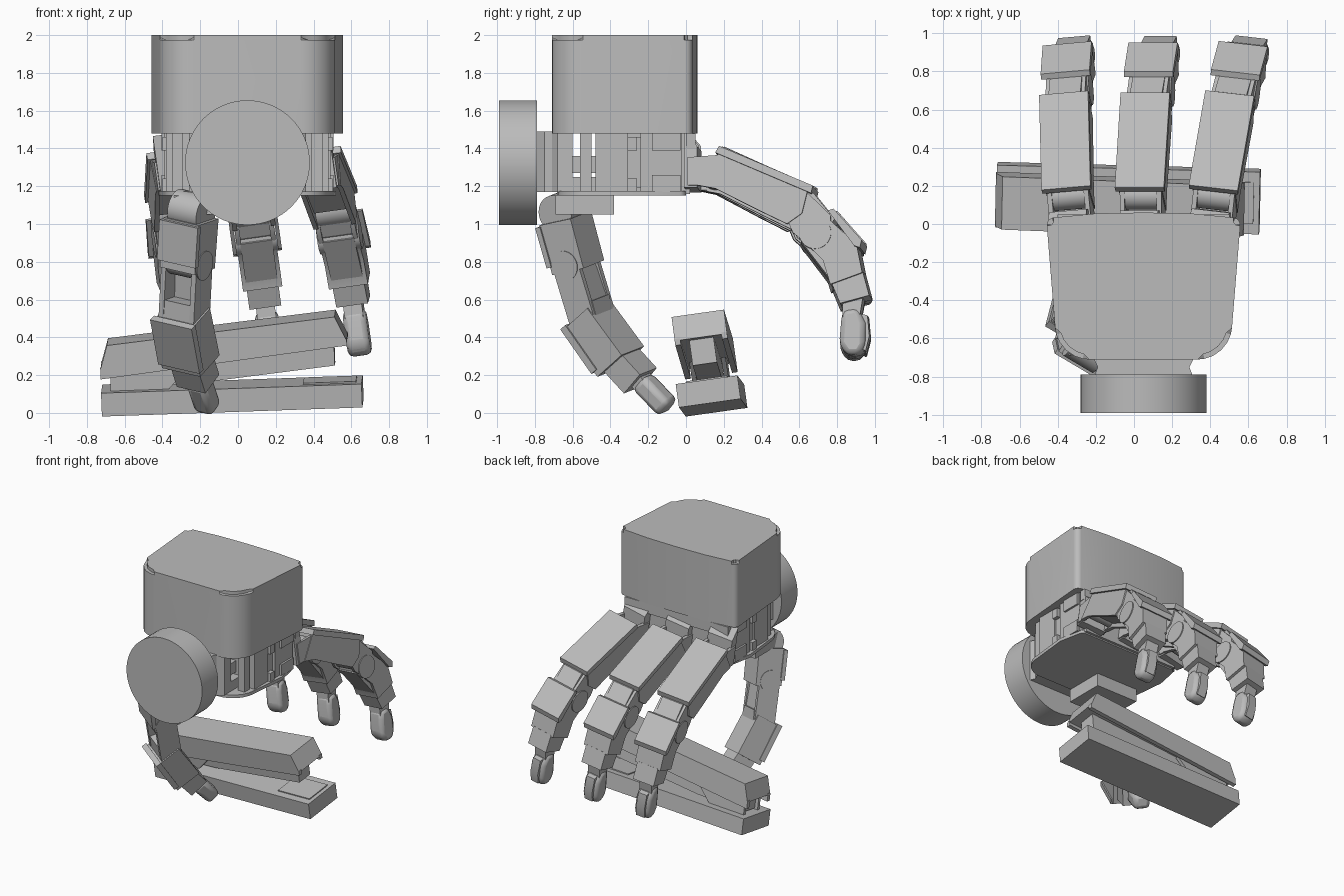
import bpy, bmesh, math
from mathutils import Matrix, Vector

if "Cube" in bpy.data.objects:
    bpy.data.objects.remove(bpy.data.objects["Cube"])

grey = bpy.data.materials.new("plain_grey")
grey.use_nodes = True
grey.diffuse_color = (0.5, 0.5, 0.5, 1)
grey.node_tree.nodes["Principled BSDF"].inputs["Base Color"].default_value = (0.5, 0.5, 0.5, 1)
I = Matrix.Identity(4)


def finish(name, bm, m=I, bevel=0.0, angle=30):
    bmesh.ops.recalc_face_normals(bm, faces=bm.faces)
    me = bpy.data.meshes.new(name)
    bm.to_mesh(me)
    bm.free()
    me.transform(m)
    me.materials.append(grey)
    ob = bpy.data.objects.new(name, me)
    bpy.context.collection.objects.link(ob)
    if bevel:
        mod = ob.modifiers.new("bevel", "BEVEL")
        mod.width, mod.segments, mod.limit_method = bevel, 2, "ANGLE"
    bpy.ops.object.select_all(action="DESELECT")
    ob.select_set(True)
    bpy.context.view_layer.objects.active = ob
    bpy.ops.object.shade_smooth_by_angle(angle=math.radians(angle))
    return ob


def prism(name, pts, axis, lo, hi, m=I, bevel=0.0, chamfer=0.0):
    """Extrude a 2D outline along an axis: x takes (y,z), y takes (x,z), z takes (x,y)."""
    put = {"x": lambda a, b, t: (t, a, b), "y": lambda a, b, t: (a, t, b),
           "z": lambda a, b, t: (a, b, t)}[axis]
    bm = bmesh.new()
    low = [bm.verts.new(put(a, b, lo)) for a, b in pts]
    high = [bm.verts.new(put(a, b, hi)) for a, b in pts]
    bm.faces.new(low)
    top = bm.faces.new(high)
    for i in range(len(pts)):
        j = (i + 1) % len(pts)
        bm.faces.new((low[i], low[j], high[j], high[i]))
    if chamfer:
        bmesh.ops.bevel(bm, geom=list(top.edges), offset=chamfer, segments=2, affect="EDGES")
    return finish(name, bm, m, bevel)


def box(name, x0, x1, y0, y1, z0, z1, m=I, bevel=0.0):
    return prism(name, [(x0, y0), (x1, y0), (x1, y1), (x0, y1)], "z", z0, z1, m, bevel)


def cyl(name, c, r, length, axis, m=I, seg=32):
    rot = Matrix.Rotation(math.pi / 2, 4, "Y" if axis == "x" else "X")
    bm = bmesh.new()
    bmesh.ops.create_cone(bm, cap_ends=True, segments=seg, radius1=r, radius2=r, depth=length)
    return finish(name, bm, m @ Matrix.Translation(c) @ rot)


def rounded(corners, n=6):
    """Fillet each (x, y, radius) corner of an outline."""
    out = []
    for i, (x, y, r) in enumerate(corners):
        p = Vector((x, y))
        a = (Vector(corners[i - 1][:2]) - p).normalized()
        b = (Vector(corners[(i + 1) % len(corners)][:2]) - p).normalized()
        if r == 0:
            out.append((x, y))
            continue
        half = a.angle(b) / 2
        c = p + (a + b).normalized() * r / math.sin(half)
        s, e = p + a * r / math.tan(half) - c, p + b * r / math.tan(half) - c
        for k in range(n + 1):
            v = (s.lerp(e, k / n)).normalized() * r
            out.append(tuple(c + v))
    return out


def pose(p, roll, yaw):
    return (Matrix.Translation(p) @ Matrix.Rotation(math.radians(roll), 4, "Y")
            @ Matrix.Rotation(math.radians(yaw), 4, "Z"))


# Palm: upper housing and bottom plate
shape = [(-0.46, 0.03, 0.04), (-0.4, -0.71, 0.18), (0.5, -0.71, 0.18), (0.56, 0.03, 0.04),
         (0.3, 0.055, 0), (0.05, 0.06, 0), (-0.2, 0.055, 0)]
prism("palm_housing", rounded(shape), "z", 1.48, 2.0, chamfer=0.025)
lower = [(-0.38, 0.0, 0.04), (-0.42, -0.2, 0), (-0.37, -0.68, 0.18), (0.47, -0.68, 0.18),
         (0.52, -0.2, 0), (0.48, 0.0, 0.04)]
prism("palm_bottom_plate", rounded(lower), "z", 1.15, 1.175)

# Palm interior: frame, side panels and motors
box("palm_core", -0.3, 0.4, -0.48, -0.04, 1.17, 1.49)
box("front_motor", -0.22, 0.32, -0.62, -0.47, 1.27, 1.36)
box("front_motor_foot", -0.26, 0.36, -0.62, -0.47, 1.17, 1.25)
for side in (-1, 1):
    def X(v): return 0.05 + side * v
    def sbox(name, a, b, *r, **k):
        return box(name, min(X(a), X(b)), max(X(a), X(b)), *r, **k)
    sbox("side_panel", 0.3, 0.43, -0.48, -0.31, 1.17, 1.49)
    sbox("side_motor", 0.3, 0.44, -0.24, -0.02, 1.17, 1.48)
    sbox("side_motor_back", 0.3, 0.42, -0.31, -0.24, 1.19, 1.46)
    for z in (1.17, 1.39):
        sbox("motor_clip", 0.42, 0.455, -0.18, -0.03, z, z + 0.09)
        sbox("motor_tab", 0.4, 0.45, -0.31, -0.26, z, z + 0.07)
    sbox("front_post", 0.34, 0.4, -0.56, -0.5, 1.17, 1.49)
box("knuckle_rail", -0.36, 0.46, -0.05, 0.02, 1.16, 1.48)
box("knuckle_rail_top", -0.4, 0.5, 0.0, 0.05, 1.4, 1.48)

# Wrist: round flange and flared neck
cyl("wrist_flange", (0.05, -0.89, 1.325), 0.33, 0.2, "y", seg=64)
neck = [(-0.21, -0.8), (-0.19, -0.75), (-0.21, -0.71), (-0.26, -0.68), (-0.26, -0.6)]
prism("wrist_neck", neck + [(0.1 - x, y) for x, y in reversed(neck)], "z", 1.17, 1.49)


def finger(label, x, yaw):
    """One finger laid out in the side plane around its knuckle, then turned in place."""
    m = pose((x, 0.08, 1.27), -8, yaw) @ Matrix.Translation((0, -0.08, -1.27))

    def part(name, pts, w, bevel=0.0):
        return prism(label + name, pts, "x", -w, w, m, bevel)

    def pair(name, pts, a, b):
        for s in (-1, 1):
            prism(label + name, pts, "x", min(s * a, s * b), max(s * a, s * b), m)

    # knuckle
    part("_knuckle_mount", [(0, 1.18), (0.07, 1.18), (0.07, 1.4), (0, 1.48)], 0.1)
    pair("_knuckle_fork", [(0.02, 1.19), (0.15, 1.19), (0.2, 1.24), (0.2, 1.35), (0.02, 1.34)], 0.085, 0.11)
    cyl(label + "_knuckle", (0, 0.15, 1.265), 0.075, 0.17, "x", m)
    # proximal link: channel with a back cover
    pair("_proximal_side", [(0.07, 1.19), (0.17, 1.34), (0.2, 1.37), (0.66, 1.15), (0.63, 1.03),
                            (0.55, 0.975), (0.4, 1.05), (0.17, 1.17)], 0.09, 0.115)
    part("_proximal_core", [(0.17, 1.2), (0.22, 1.35), (0.52, 1.2), (0.47, 1.06)], 0.095)
    part("_proximal_cover", [(0.17, 1.36), (0.19, 1.395), (0.69, 1.175), (0.68, 1.135)], 0.13)
    cyl(label + "_middle_joint", (0, 0.6, 1.07), 0.09, 0.2, "x", m)
    # middle link
    part("_middle_core", [(0.52, 1.05), (0.62, 1.15), (0.69, 1.14), (0.8, 1.0), (0.72, 0.88), (0.6, 0.93)], 0.085)
    pair("_middle_side", [(0.55, 1.0), (0.66, 1.14), (0.78, 1.02), (0.79, 0.9), (0.7, 0.83), (0.58, 0.93)], 0.08, 0.105)
    cyl(label + "_outer_joint", (0, 0.7, 0.925), 0.085, 0.225, "x", m)
    # outer link with back cover and stepped collar
    part("_outer_link", [(0.68, 0.95), (0.76, 1.01), (0.92, 0.86), (0.95, 0.71), (0.78, 0.65), (0.74, 0.78), (0.66, 0.86)], 0.105)
    part("_outer_cover", [(0.77, 1.04), (0.8, 1.05), (0.95, 0.88), (0.94, 0.84), (0.91, 0.85)], 0.13)
    part("_outer_pad", [(0.61, 0.9), (0.64, 0.92), (0.8, 0.72), (0.77, 0.69)], 0.085)
    part("_collar", [(0.78, 0.67), (0.95, 0.72), (0.985, 0.59), (0.83, 0.55)], 0.085)
    # fingertip and nail
    part("_tip_neck", [(0.84, 0.58), (0.95, 0.6), (0.93, 0.48), (0.84, 0.48)], 0.05)
    part("_fingertip", [(0.84, 0.52), (0.92, 0.53), (0.96, 0.45), (0.96, 0.33), (0.93, 0.28), (0.86, 0.28),
                        (0.82, 0.34), (0.83, 0.46)], 0.062, 0.028)
    part("_nail", [(0.93, 0.5), (0.97, 0.49), (0.98, 0.38), (0.96, 0.3), (0.93, 0.32)], 0.035)


for label, x, yaw in (("right_finger", -0.33, 5), ("middle_finger", 0.045, 0), ("left_finger", 0.42, -6.5)):
    finger(label, x, yaw)

# Thumb: mount, then links along a curled path
box("thumb_mount", -0.34, 0.02, -0.69, -0.38, 1.05, 1.15)
tm = pose((-0.24, -0.64, 1.07), 13, -30)


def link(name, a, b, w, t, bevel=0.0):
    """Bar from a to b in the thumb plane, half width w and half thickness t."""
    a, b = Vector(a), Vector(b)
    d = (b - a).normalized()
    n = Vector((-d.y, d.x)) * t
    return prism(name, [tuple(a + n), tuple(b + n), tuple(b - n), tuple(a - n)], "x", -w, w, tm, bevel)


cyl("thumb_base_joint", (0, -0.01, 0.0), 0.1, 0.18, "x", tm)
link("thumb_base_neck", (0, 0.05), (0.02, -0.12), 0.08, 0.08)
link("thumb_base_link", (0, -0.04), (0.08, -0.3), 0.11, 0.1)
link("thumb_base_cover", (-0.1, -0.08), (-0.03, -0.29), 0.12, 0.015)
cyl("thumb_middle_joint", (0, 0.06, -0.27), 0.08, 0.23, "x", tm)
for s in (-1, 1):
    ob = link("thumb_middle_side", (0.06, -0.26), (0.18, -0.6), 0.015, 0.08)
    ob.data.transform(tm @ Matrix.Translation((s * 0.095, 0, 0)) @ tm.inverted())
link("thumb_middle_web", (0.11, -0.28), (0.23, -0.58), 0.085, 0.025)
link("thumb_middle_bridge", (0.14, -0.47), (0.18, -0.6), 0.09, 0.08)
link("thumb_outer_link", (0.13, -0.55), (0.34, -0.78), 0.12, 0.1)
link("thumb_outer_cover", (0.06, -0.6), (0.25, -0.82), 0.13, 0.02)
link("thumb_collar", (0.32, -0.75), (0.46, -0.87), 0.09, 0.075)
link("thumb_tip_neck", (0.43, -0.84), (0.53, -0.92), 0.05, 0.04)
link("thumb_tip", (0.47, -0.87), (0.63, -1.0), 0.06, 0.055, 0.03)

# Stapler: tilted base, magazine and upper arm
sm = (Matrix.Translation((-0.03, 0.135, 0.092)) @ Matrix.Rotation(math.radians(-1.5), 4, "Z")
      @ Matrix.Rotation(math.radians(-2), 4, "Y") @ Matrix.Rotation(math.radians(8), 4, "X"))
box("stapler_base", -0.69, 0.69, -0.165, 0.165, -0.065, 0.06, sm)
box("stapler_anvil", 0.38, 0.66, -0.11, 0.11, 0.05, 0.068, sm)
for s in (-1, 1):
    y = s * 0.085
    prism("stapler_hinge_side", [(-0.64, 0.04), (-0.64, 0.2), (-0.2, 0.2), (-0.35, 0.04)], "y", y - 0.012, y + 0.012, sm)
prism("stapler_magazine", [(-0.62, 0.07), (-0.62, 0.18), (0.55, 0.3), (0.55, 0.15), (-0.2, 0.08)], "y", -0.065, 0.065, sm)
prism("stapler_arm_top", [(-0.69, 0.18), (-0.65, 0.31), (0.56, 0.42), (0.62, 0.29)], "y", -0.14, 0.14, sm)
for s in (-1, 1):
    y = s * 0.125
    prism("stapler_arm_skirt", [(-0.69, 0.13), (-0.69, 0.19), (0.62, 0.3), (0.62, 0.265)], "y", y - 0.015, y + 0.015, sm)
